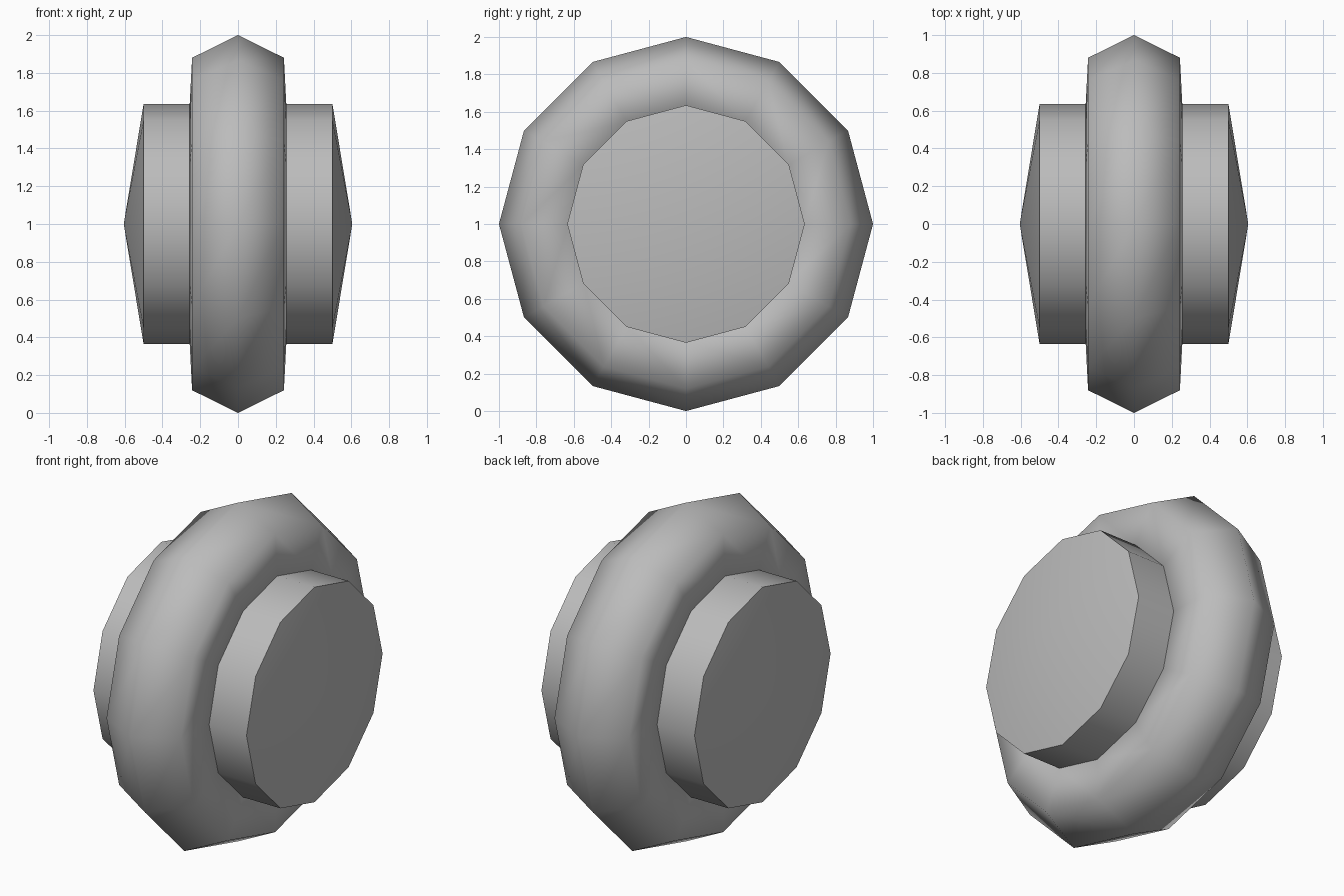
import bpy, bmesh, math

if "Cube" in bpy.data.objects:
    bpy.data.objects.remove(bpy.data.objects["Cube"])

SIDES = 12
CENTRE_Z = 1.0

grey = bpy.data.materials.new("mid_grey")
grey.diffuse_color = (0.5, 0.5, 0.5, 1)
grey.use_nodes = True
grey.node_tree.nodes["Principled BSDF"].inputs["Base Color"].default_value = grey.diffuse_color


def lathe(name, profile, closed, smooth_angle):
    """Revolve (x, radius) points around the x axis."""
    bm = bmesh.new()
    rings = []
    for x, r in profile:
        if r == 0:
            rings.append([bm.verts.new((x, 0, CENTRE_Z))] * SIDES)
        else:
            rings.append([bm.verts.new((x, r * math.sin(2 * math.pi * i / SIDES),
                                        CENTRE_Z + r * math.cos(2 * math.pi * i / SIDES)))
                          for i in range(SIDES)])
    pairs = list(zip(rings, rings[1:]))
    if closed:
        pairs.append((rings[-1], rings[0]))
    for a, b in pairs:
        for i in range(SIDES):
            j = (i + 1) % SIDES
            corners = list(dict.fromkeys((a[i], a[j], b[j], b[i])))
            bm.faces.new(corners)
    bmesh.ops.recalc_face_normals(bm, faces=bm.faces)
    mesh = bpy.data.meshes.new(name)
    bm.to_mesh(mesh)
    bm.free()
    mesh.materials.append(grey)
    obj = bpy.data.objects.new(name, mesh)
    bpy.context.collection.objects.link(obj)
    bpy.ops.object.select_all(action='DESELECT')
    obj.select_set(True)
    bpy.context.view_layer.objects.active = obj
    bpy.ops.object.shade_smooth_by_angle(angle=math.radians(smooth_angle))
    return obj


# Rounded tyre ring, smooth all over
lathe("tyre", [(0, 1.0), (0.243, 0.88), (0.256, 0.63), (0, 0.5),
               (-0.256, 0.63), (-0.243, 0.88)], True, 180)

# Hub drum with shallow conical caps and sharp rims
lathe("hub", [(-0.605, 0), (-0.5, 0.635), (0.5, 0.635), (0.605, 0)], False, 40)
